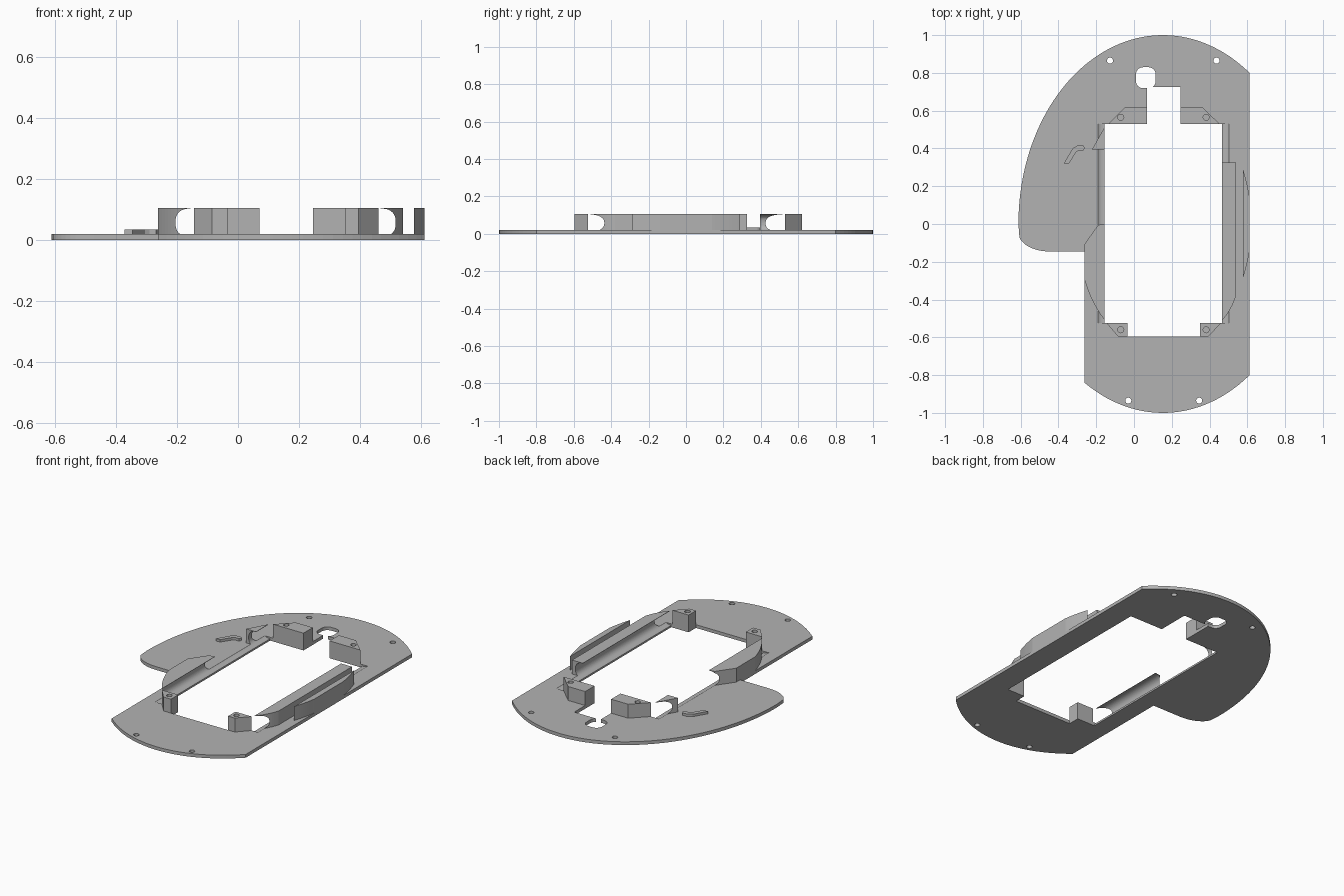
import bpy, bmesh, math
from mathutils import Vector

cube = bpy.data.objects.get("Cube")
if cube:
    bpy.data.objects.remove(cube, do_unlink=True)

GREY = bpy.data.materials.new("plain grey")
GREY.use_nodes = True
colour = (0.45, 0.45, 0.45, 1)
GREY.diffuse_color = colour
GREY.node_tree.nodes["Principled BSDF"].inputs["Base Color"].default_value = colour

BASE, TOP = 0.02, 0.105       # plate top and wall top
INNER_L, INNER_R = -0.155, 0.467
BACK, FRONT = 0.53, -0.525    # ends of the opening


def prism(name, outline, z0, z1):
    """Extrude a flat outline from z0 to z1."""
    bm = bmesh.new()
    face = bm.faces.new([bm.verts.new((x, y, z0)) for x, y in outline])
    grown = bmesh.ops.extrude_face_region(bm, geom=[face])
    verts = [g for g in grown["geom"] if isinstance(g, bmesh.types.BMVert)]
    bmesh.ops.translate(bm, verts=verts, vec=(0, 0, z1 - z0))
    bmesh.ops.recalc_face_normals(bm, faces=bm.faces)
    mesh = bpy.data.meshes.new(name)
    bm.to_mesh(mesh)
    bm.free()
    mesh.materials.append(GREY)
    ob = bpy.data.objects.new(name, mesh)
    bpy.context.collection.objects.link(ob)
    return ob


def arc(cx, cy, a, b, start, end, steps):
    angles = [math.radians(start + (end - start) * i / steps) for i in range(steps + 1)]
    return [(cx + a * math.cos(t), cy + b * math.sin(t)) for t in angles]


def bow(p, q, bulge, steps=10):
    """Shallow curve from p to q, pushed to the right of travel by bulge."""
    p, q = Vector(p), Vector(q)
    d = (q - p).normalized()
    side = Vector((d.y, -d.x))
    return [tuple(p.lerp(q, i / steps) + side * bulge * 4 * (i / steps) * (1 - i / steps))
            for i in range(steps + 1)]


def circle(x, y, r):
    return arc(x, y, r, r, 0, 337.5, 15)


def cut(ob, *cutters):
    for c in cutters:
        c.hide_render = True
        mod = ob.modifiers.new("cut", "BOOLEAN")
        mod.operation, mod.solver, mod.object = "DIFFERENCE", "EXACT", c
        bpy.context.view_layer.update()
        graph = bpy.context.evaluated_depsgraph_get()
        mesh = bpy.data.meshes.new_from_object(ob.evaluated_get(graph))
        ob.modifiers.clear()
        ob.data = mesh
    for c in cutters:
        bpy.data.objects.remove(c, do_unlink=True)


def groove(x):
    """Rounded channel cutter running along y."""
    def power(v):
        return math.copysign(abs(v) ** 0.8, v)
    section = [(power(u) * 0.05, power(v) * 0.046) for u, v in arc(0, 0, 1, 1, 0, 352.5, 47)]
    ob = prism("groove_cutter", section, 0, BACK - FRONT)
    for v in ob.data.vertices:
        u, w, t = v.co
        v.co = (x + u, BACK - t, 0.057 + w)
    return ob


# Base plate: elliptical ends, straight sides and a wide lobe on one side
CX, RX, RIGHT, WAIST = 0.153, 0.765, 0.612, -0.263
a_right = math.degrees(math.acos((RIGHT - CX) / RX))
a_waist = math.degrees(math.acos((WAIST - CX) / RX))
outline = arc(CX, 0, RX, 1, a_right, 180, 56)
outline += arc(-0.452, -0.045, 0.16, 0.1, 195, 270, 10)
outline += [(WAIST, -0.145)]
outline += arc(CX, 0, RX, 1, 360 - a_waist, 360 - a_right, 28)
plate = prism("base_plate", outline, 0, BASE)

# Stepped central opening
opening = [(INNER_L, BACK), (0.07, BACK), (0.07, 0.725), (0.245, 0.725), (0.245, BACK),
           (INNER_R, BACK), (INNER_R, FRONT), (0.35, FRONT), (0.35, -0.595),
           (-0.035, -0.595), (-0.035, FRONT), (INNER_L, FRONT)]
# Rounded cable hole next to the rear notch
cable = []
for cx, cy, start in ((0.077, 0.792, 0), (0.048, 0.792, 90), (0.048, 0.757, 180), (0.077, 0.757, 270)):
    cable += arc(cx, cy, 0.038, 0.038, start, start + 90, 6)
cutters = [prism("hole_cutter", shape, -0.1, 0.2) for shape in (opening, cable)]
for x, y in ((-0.127, 0.865), (0.437, 0.865), (-0.03, -0.935), (0.345, -0.935)):
    cutters.append(prism("hole_cutter", circle(x, y, 0.016), -0.1, 0.2))
cut(plate, *cutters, groove(INNER_L), groove(INNER_R))

# Side rails with a rounded channel on the inside
left_rail = prism("right_grip_rail", [(INNER_L, 0), (-0.19, -0.005), (WAIST, -0.108)]
                  + bow((WAIST, -0.29), (INNER_L, -0.51), 0.012), BASE, TOP)
cut(left_rail, groove(INNER_L))
rear_rail = prism("right_rear_rail", [(INNER_L, 0.395), (INNER_L, 0.515), (-0.222, 0.395)], BASE, TOP)
cut(rear_rail, groove(INNER_L))
right_rail = prism("left_grip_rail", [(INNER_R, 0.325), (INNER_R, -0.51)]
                   + bow((INNER_R, -0.51), (0.54, -0.38), 0.008)[1:] + [(0.54, 0.325)], BASE, TOP)
cut(right_rail, groove(INNER_R))

# Curved outer guard along the straight edge
prism("outer_guard", [(0.577, 0.29)] + bow((0.577, 0.29), (RIGHT, 0.14), -0.003)[1:]
      + bow((RIGHT, -0.14), (0.577, -0.285), -0.003), BASE, TOP)

# Corner blocks with screw holes
blocks = {
    "rear_right_block": ([(-0.135, BACK), (-0.045, 0.62), (0.07, 0.62), (0.07, BACK)], (-0.07, 0.565)),
    "rear_left_block": ([(0.245, BACK), (0.245, 0.62), (0.36, 0.62), (0.453, BACK)], (0.382, 0.565)),
    "front_right_block": ([(-0.145, FRONT), (-0.035, FRONT), (-0.035, -0.595), (-0.085, -0.595)],
                          (-0.07, -0.56)),
    "front_left_block": ([(0.35, FRONT), (0.46, FRONT), (0.395, -0.595), (0.35, -0.595)],
                         (0.382, -0.56)),
}
for name, (shape, hole) in blocks.items():
    block = prism(name, shape, BASE, TOP)
    cut(block, prism("hole_cutter", circle(*hole, 0.016), 0.05, 0.2))

# Small bent rib on the lobe
prism("bent_rib", [(-0.372, 0.32), (-0.345, 0.32), (-0.305, 0.382), (-0.29, 0.39), (-0.268, 0.39),
                   (-0.26, 0.403), (-0.268, 0.416), (-0.3, 0.416), (-0.325, 0.4)], BASE, 0.035)
